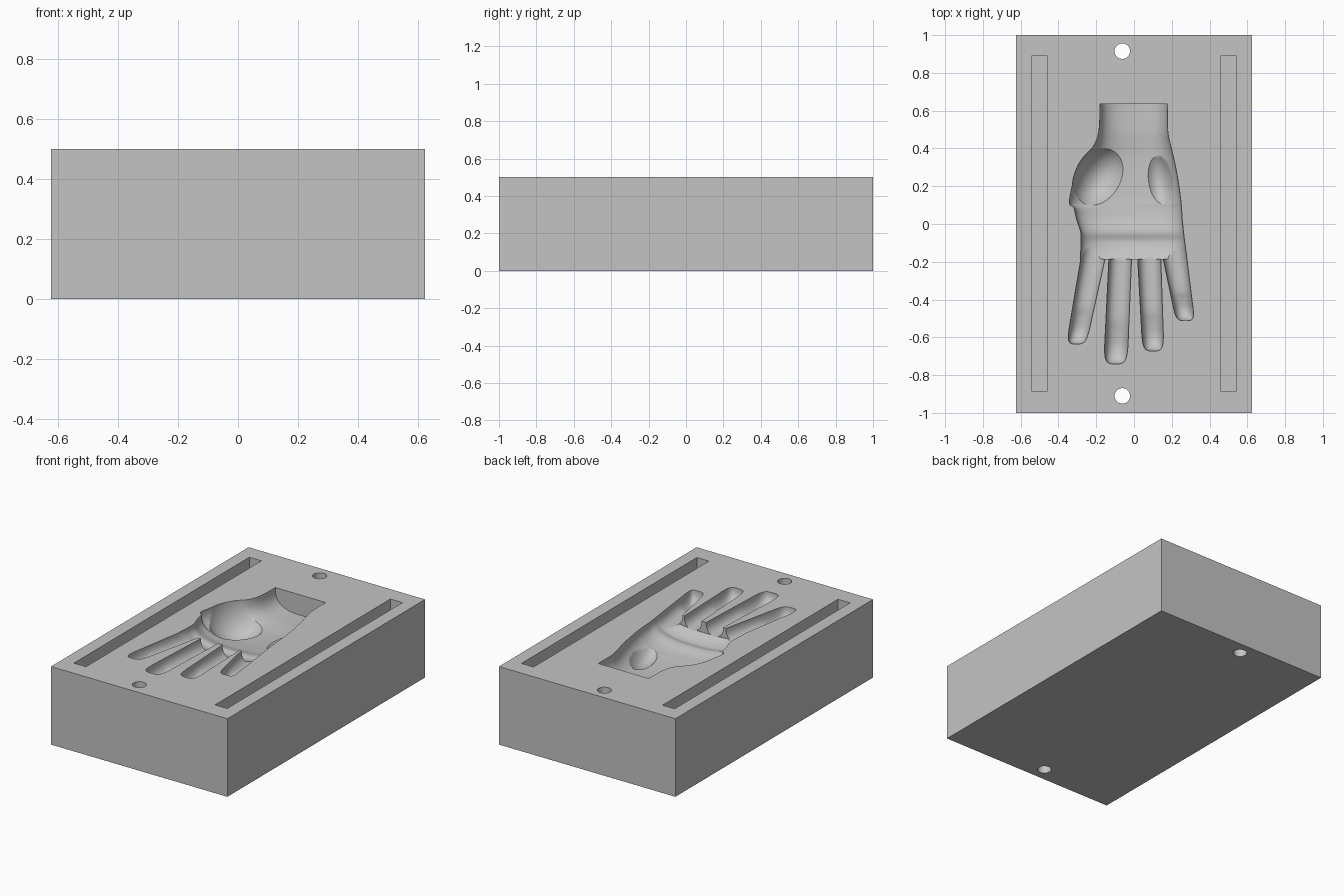
import bpy, bmesh, math
from mathutils import Matrix

if "Cube" in bpy.data.objects:
    bpy.data.objects.remove(bpy.data.objects["Cube"], do_unlink=True)

TOP = 0.5

grey = bpy.data.materials.new("mould grey")
grey.use_nodes = True
grey.diffuse_color = (0.55, 0.55, 0.55, 1)
grey.node_tree.nodes["Principled BSDF"].inputs["Base Color"].default_value = (0.55, 0.55, 0.55, 1)


def finish(name, bm):
    bmesh.ops.recalc_face_normals(bm, faces=bm.faces)
    mesh = bpy.data.meshes.new(name)
    bm.to_mesh(mesh)
    bm.free()
    mesh.materials.append(grey)
    obj = bpy.data.objects.new(name, mesh)
    bpy.context.collection.objects.link(obj)
    return obj


def box(name, x0, x1, y0, y1, z0, z1):
    bm = bmesh.new()
    m = Matrix.Translation(((x0 + x1) / 2, (y0 + y1) / 2, (z0 + z1) / 2))
    m = m @ Matrix.Diagonal((x1 - x0, y1 - y0, z1 - z0, 1))
    bmesh.ops.create_cube(bm, size=1, matrix=m)
    return finish(name, bm)


def smooth_rows(rows, steps=5):
    """Catmull-Rom interpolation through the key cross-sections."""
    out = []
    for i in range(len(rows) - 1):
        a, b, c, d = (rows[max(0, min(len(rows) - 1, i + k))] for k in (-1, 0, 1, 2))
        for s in range(steps):
            t = s / steps
            out.append([0.5 * (2 * q + (r - p) * t + (2 * p - 5 * q + 4 * r - w) * t ** 2
                               + (3 * q - p - 3 * r + w) * t ** 3)
                        for p, q, r, w in zip(a, b, c, d)])
    out.append(rows[-1])
    return out


def loft(name, rows, power, sides=40):
    """Tube along y; each row is y, left x, right x, depth."""
    bm = bmesh.new()
    rings = []
    for y, x0, x1, depth in smooth_rows(rows):
        ring = []
        for k in range(sides):
            a = 2 * math.pi * (k + 0.5) / sides
            c, s = math.cos(a), math.sin(a)
            u = math.copysign(abs(c) ** power, c)
            v = math.copysign(abs(s) ** power, s)
            ring.append(bm.verts.new(((x0 + x1) / 2 + u * (x1 - x0) / 2, y, TOP + v * depth)))
        rings.append(ring)
    for r0, r1 in zip(rings, rings[1:]):
        for k in range(sides):
            n = (k + 1) % sides
            bm.faces.new((r0[k], r0[n], r1[n], r1[k]))
    bm.faces.new(rings[0])
    bm.faces.new(rings[-1])
    return finish(name, bm)


def mound(name, x, y, rx, ry, depth, turn):
    bm = bmesh.new()
    m = Matrix.Translation((x, y, TOP)) @ Matrix.Rotation(math.radians(turn), 4, "Z")
    m = m @ Matrix.Diagonal((rx, ry, depth, 1))
    bmesh.ops.create_uvsphere(bm, u_segments=48, v_segments=25, radius=1, matrix=m)
    return finish(name, bm)


def finger(name, base, tip, base_half, tip_half):
    profile = [(0, 1, .075), (.35, 1, .07), (.6, 1, .068), (.72, 1, .078), (.85, 1, .084),
               (.94, .92, .07), (.985, .7, .045), (1, .35, .02)]
    rows = []
    for t, width, depth in profile:
        x = base[0] + (tip[0] - base[0]) * t
        half = (base_half + (tip_half - base_half) * t) * width
        rows.append((base[1] + (tip[1] - base[1]) * t, x - half, x + half, depth))
    return loft(name, rows, 0.85, 32)


block = box("mould_block", -.625, .625, -1, 1, 0, TOP)
cutters = []

# palm and wrist
cutters.append(loft("palm_cutter", [
    (.635, -.18, .178, .13), (.5, -.185, .178, .13), (.42, -.21, .193, .135),
    (.35, -.262, .21, .14), (.25, -.313, .23, .14), (.15, -.338, .245, .135),
    (.105, -.34, .25, .13), (.085, -.318, .252, .128), (.03, -.305, .255, .12),
    (-.04, -.283, .262, .1), (-.09, -.28, .268, .108), (-.14, -.282, .274, .095),
    (-.185, -.285, .278, .07)], 0.75, 64))

# pads of the palm
cutters.append(mound("thumb_pad_cutter", -.17, .25, .14, .2, .2, -30))
cutters.append(mound("heel_pad_cutter", .125, .24, .09, .19, .16, 8))

# fingers
cutters.append(finger("index_finger_cutter", (-.205, -.12), (-.305, -.635), .066, .052))
cutters.append(finger("middle_finger_cutter", (-.07, -.12), (-.098, -.74), .06, .062))
cutters.append(finger("ring_finger_cutter", (.078, -.12), (.102, -.672), .062, .056))
cutters.append(finger("little_finger_cutter", (.205, -.11), (.272, -.512), .066, .049))

# side slots
for side in (-1, 1):
    cutters.append(box("slot_cutter", side * .5 - .043, side * .5 + .043, -.885, .89, TOP - .125, TOP + .1))

# bolt holes right through the block
for y in (-.91, .915):
    bm = bmesh.new()
    bmesh.ops.create_cone(bm, cap_ends=True, segments=48, radius1=.041, radius2=.041, depth=1,
                          matrix=Matrix.Translation((-.062, y, TOP / 2)))
    cutters.append(finish("hole_cutter", bm))

# carve everything out of the block
bpy.ops.object.select_all(action="DESELECT")
bpy.context.view_layer.objects.active = block
block.select_set(True)
for cutter in cutters:
    cutter.hide_render = True
    mod = block.modifiers.new("carve", "BOOLEAN")
    mod.operation = "DIFFERENCE"
    mod.solver = "EXACT"
    mod.object = cutter
    bpy.ops.object.modifier_apply(modifier=mod.name)
    bpy.data.objects.remove(cutter, do_unlink=True)

bpy.ops.object.shade_smooth_by_angle(angle=math.radians(35))
